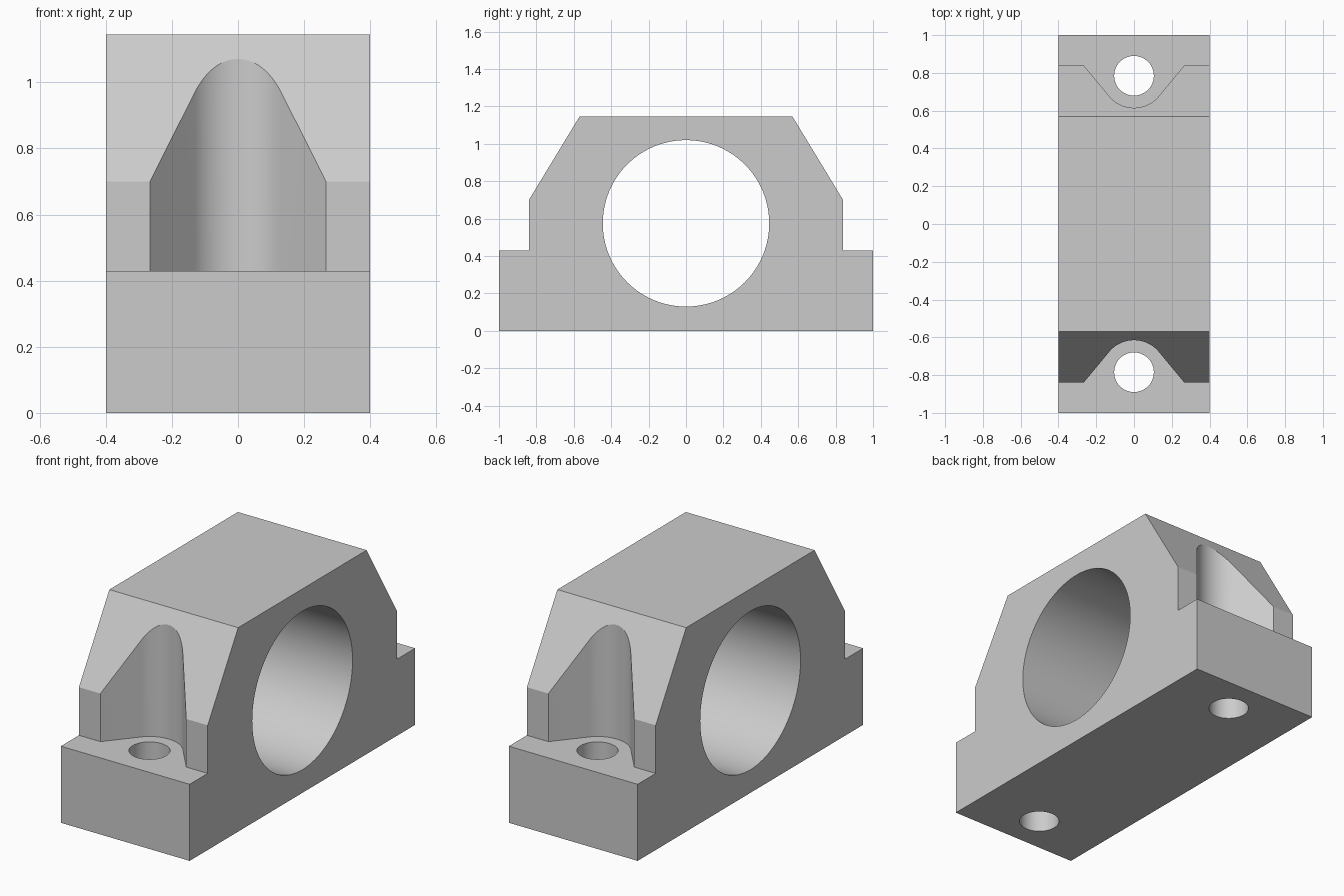
import bpy, bmesh, math
from mathutils import Vector

cube = bpy.data.objects.get("Cube")
if cube:
    bpy.data.objects.remove(cube, do_unlink=True)

grey = bpy.data.materials.new("machined grey")
grey.use_nodes = True
grey.diffuse_color = (0.6, 0.6, 0.6, 1)
grey.node_tree.nodes["Principled BSDF"].inputs["Base Color"].default_value = (0.6, 0.6, 0.6, 1)


def prism(name, points, depth):
    """Extrude a closed outline of 3D points along a vector."""
    bm = bmesh.new()
    face = bm.faces.new([bm.verts.new(p) for p in points])
    ext = bmesh.ops.extrude_face_region(bm, geom=[face])
    moved = [v for v in ext["geom"] if isinstance(v, bmesh.types.BMVert)]
    bmesh.ops.translate(bm, verts=moved, vec=Vector(depth))
    bmesh.ops.recalc_face_normals(bm, faces=bm.faces)
    mesh = bpy.data.meshes.new(name)
    bm.to_mesh(mesh)
    bm.free()
    mesh.materials.append(grey)
    ob = bpy.data.objects.new(name, mesh)
    bpy.context.collection.objects.link(ob)
    return ob


def arc(radius, start, end, steps):
    angles = [start + (end - start) * i / steps for i in range(steps + 1)]
    return [(radius * math.cos(a), radius * math.sin(a)) for a in angles]


def cut(body, cutter):
    cutter.hide_render = True
    mod = body.modifiers.new("cut", 'BOOLEAN')
    mod.operation = 'DIFFERENCE'
    mod.solver = 'EXACT'
    mod.object = cutter
    bpy.context.view_layer.objects.active = body
    bpy.ops.object.modifier_apply(modifier=mod.name)
    bpy.data.objects.remove(cutter, do_unlink=True)


HALF_WIDTH, FOOT_TOP, BOLT_Y = 0.4, 0.43, 0.785

# Housing: mirrored side profile extruded across the width
half = [(1, 0), (1, FOOT_TOP), (0.84, FOOT_TOP), (0.84, 0.7), (0.57, 1.145)]
side = half + [(-y, z) for y, z in reversed(half)]
housing = prism("bearing_housing", [(-HALF_WIDTH, y, z) for y, z in side],
                (2 * HALF_WIDTH, 0, 0))

# Shaft bore
circle = arc(0.445, 0, math.tau, 96)[:-1]
cut(housing, prism("bore_cutter", [(-0.5, y, 0.575 + z) for y, z in circle], (1, 0, 0)))

# Flared bolt pockets: an arc with tangent walls opening outwards
tangent = math.radians(39.7)
pocket = arc(0.17, tangent, math.pi - tangent, 32)
reach = 0.3
dx, dy = math.sin(tangent) * reach, -math.cos(tangent) * reach
pocket = ([(pocket[0][0] + dx, pocket[0][1] + dy)] + pocket
          + [(pocket[-1][0] - dx, pocket[-1][1] + dy)])
hole = arc(0.105, 0, math.tau, 48)[:-1]

for s in (-1, 1):
    cut(housing, prism("pocket_cutter",
                       [(x, s * (BOLT_Y - y), FOOT_TOP) for x, y in pocket], (0, 0, 1)))
    cut(housing, prism("bolt_hole_cutter",
                       [(x, s * BOLT_Y + y, -0.1) for x, y in hole], (0, 0, 0.8)))

# Smooth the bores, keep machined edges crisp
bpy.ops.object.select_all(action='DESELECT')
housing.select_set(True)
bpy.context.view_layer.objects.active = housing
bpy.ops.object.shade_smooth_by_angle(angle=math.radians(25))
